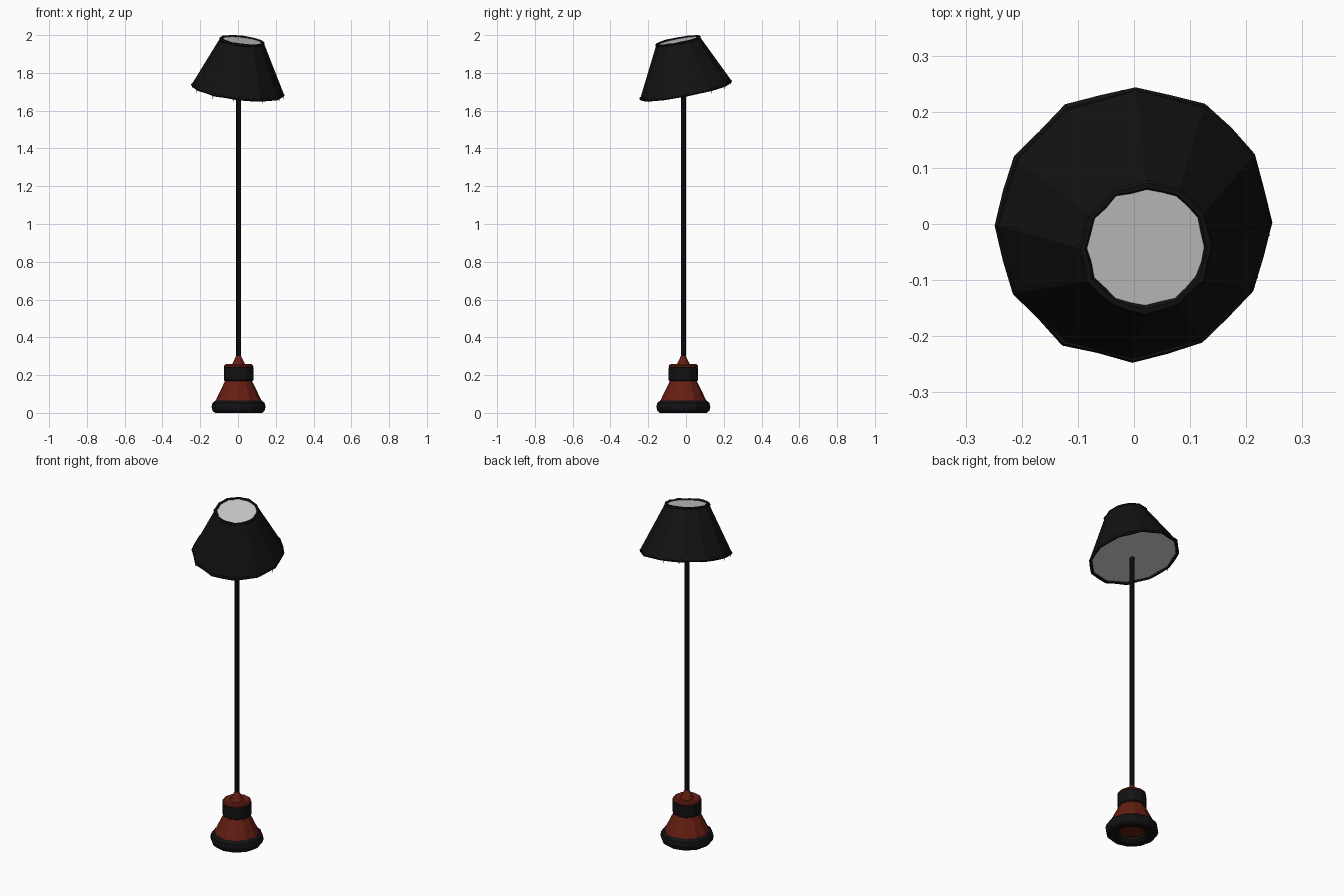
import bpy, bmesh, random
from math import cos, sin, pi, radians
from mathutils import Vector, Matrix

if "Cube" in bpy.data.objects:
    bpy.data.objects.remove(bpy.data.objects["Cube"])

random.seed(4)
SIDES = 12


def material(name, rgb):
    m = bpy.data.materials.new(name)
    m.diffuse_color = (*rgb, 1)
    m.use_nodes = True
    m.node_tree.nodes["Principled BSDF"].inputs["Base Color"].default_value = m.diffuse_color
    return m


BLACK = material("black", (0.006, 0.006, 0.006))
RED = material("dark_red", (0.13, 0.013, 0.006))
GREY = material("pale_lining", (0.6, 0.6, 0.6))


def finish(name, bm, *mats):
    bmesh.ops.recalc_face_normals(bm, faces=bm.faces)
    me = bpy.data.meshes.new(name)
    bm.to_mesh(me)
    bm.free()
    for m in mats:
        me.materials.append(m)
    ob = bpy.data.objects.new(name, me)
    bpy.context.collection.objects.link(ob)
    return ob


def circle(bm, r, z, n, mat):
    return [bm.verts.new(mat @ Vector((r * cos(2 * pi * i / n), r * sin(2 * pi * i / n), z)))
            for i in range(n)]


def bridge(bm, a, b):
    n = len(a)
    for i in range(n):
        bm.faces.new((a[i], a[(i + 1) % n], b[(i + 1) % n], b[i]))


def lathe(name, profile, mat, n=SIDES, closed=False, at=Matrix.Translation((0.003, -0.014, 0))):
    """Spin (radius, z) points round a vertical axis; cap the ends or close the loop."""
    bm = bmesh.new()
    rings = [circle(bm, r, z, n, at) for r, z in profile]
    for a, b in zip(rings, rings[1:]):
        bridge(bm, a, b)
    if closed:
        bridge(bm, rings[-1], rings[0])
    else:
        bm.faces.new(rings[0])
        bm.faces.new(rings[-1])
    return finish(name, bm, mat)


# Base: foot ring, flared body, collar, cap with pointed socket
lathe("foot_ring", [(0.075, 0.012), (0.09, 0), (0.125, 0), (0.138, 0.012), (0.143, 0.032),
                    (0.138, 0.053), (0.122, 0.066), (0.09, 0.066), (0.075, 0.054)],
      BLACK, closed=True)
lathe("base_body", [(0.11, 0.03), (0.121, 0.066), (0.112, 0.085), (0.07, 0.172)], RED)
lathe("collar", [(0.072, 0.168), (0.078, 0.173), (0.078, 0.24), (0.074, 0.243)], BLACK)
lathe("base_cap", [(0.074, 0.24), (0.078, 0.244), (0.076, 0.252), (0.068, 0.258),
                   (0.05, 0.257), (0.036, 0.254), (0.03, 0.266), (0.013, 0.302)], RED)

# Pole
lathe("pole", [(0.0135, 0.25), (0.0135, 1.71)], BLACK, n=8)

# Crooked shade: both rims share one tilt
tilt = Vector((0, 0, 1)).rotation_difference(Vector((0.12, -0.195, 1))).to_matrix().to_4x4()
low = Matrix.Translation((0, 0, 1.71)) @ tilt
high = Matrix.Translation((0.021, -0.042, 1.968)) @ tilt
R_LOW, R_HIGH = 0.247, 0.118

bm = bmesh.new()
a, b = circle(bm, R_LOW, 0, SIDES, low), circle(bm, R_HIGH, 0, SIDES, high)
bridge(bm, a, b)
for ring in (a, b):
    bm.faces.new(ring).material_index = 1
finish("lampshade", bm, BLACK, GREY)


# Uneven rim trims
def trim(name, radius, thick, at):
    bm = bmesh.new()
    n, m = SIDES * 2, 6
    loops = []
    for i in range(n):
        t = 2 * pi * i / n
        # odd points sit on the middle of a straight side
        r = radius * (cos(pi / SIDES) if i % 2 else 1) + random.uniform(-0.002, 0.001)
        k = thick * random.uniform(0.8, 1.2)
        loops.append([bm.verts.new(at @ Vector(((r + k * cos(p)) * cos(t),
                                                (r + k * cos(p)) * sin(t), k * sin(p))))
                      for p in (2 * pi * j / m for j in range(m))])
    for i in range(n):
        bridge(bm, loops[i], loops[(i + 1) % n])
    finish(name, bm, BLACK)


trim("lower_trim", R_LOW - 0.005, 0.009, low)
trim("upper_trim", R_HIGH - 0.003, 0.008, high)

# Loose threads hanging from the lower rim
bm = bmesh.new()
for i in range(SIDES):
    t = radians(30 * i + random.uniform(-6, 6))
    p = low @ Vector((R_LOW * 0.985 * cos(t), R_LOW * 0.985 * sin(t), 0))
    bmesh.ops.create_cone(bm, segments=4, radius1=0.0005, radius2=0.002, cap_ends=True,
                          depth=random.uniform(0.02, 0.035),
                          matrix=Matrix.Translation(p - Vector((0, 0, 0.008))))
finish("loose_threads", bm, BLACK)
